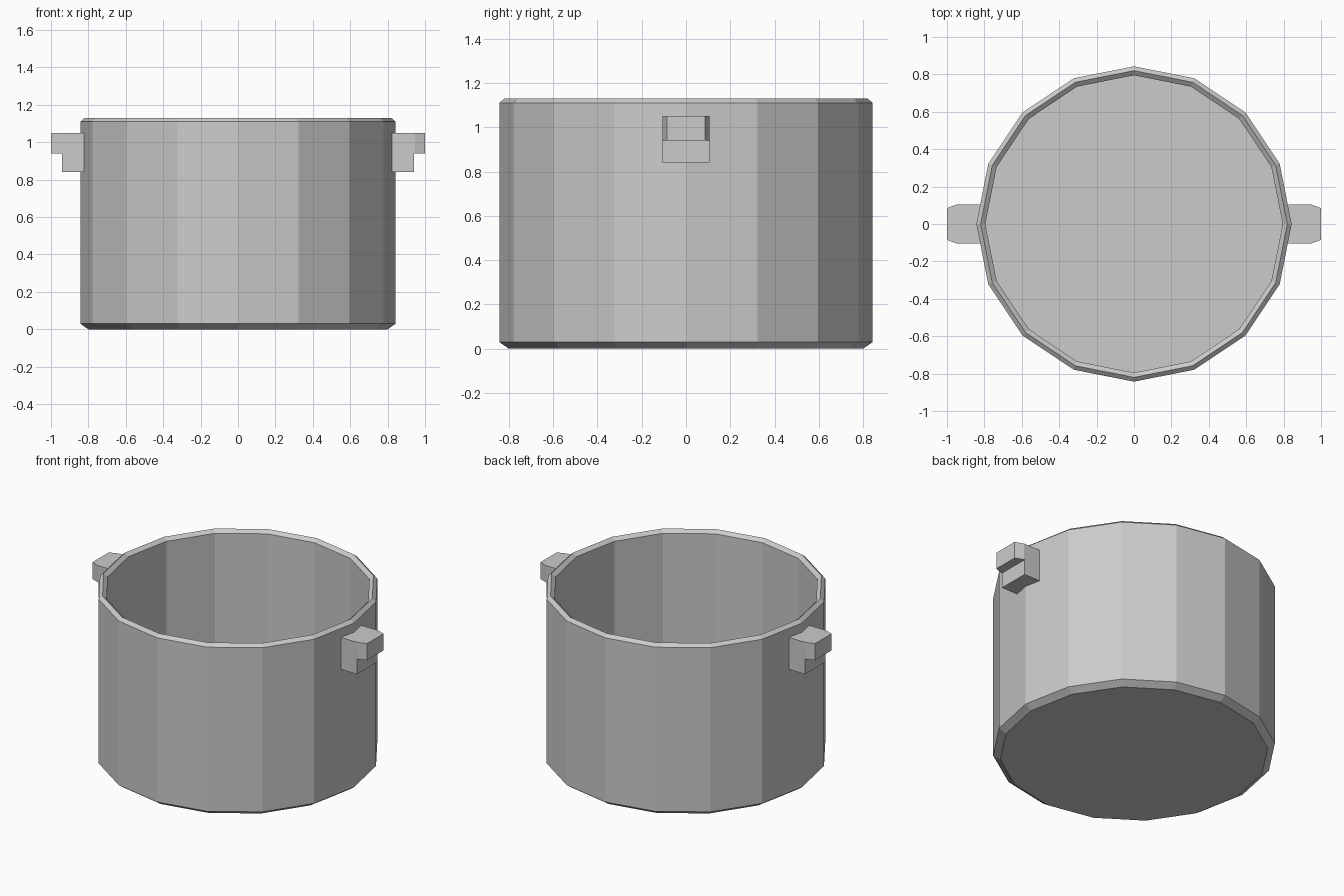
import bpy, bmesh, math

if "Cube" in bpy.data.objects:
    bpy.data.objects.remove(bpy.data.objects["Cube"])

SIDES = 16


def make_object(name, bm):
    bmesh.ops.recalc_face_normals(bm, faces=bm.faces)
    mesh = bpy.data.meshes.new(name)
    bm.to_mesh(mesh)
    bm.free()
    obj = bpy.data.objects.new(name, mesh)
    bpy.context.collection.objects.link(obj)
    return obj


def extrude_outline(bm, outline, z0, z1):
    """Closed prism from an (x, y) outline."""
    face = bm.faces.new([bm.verts.new((x, y, z0)) for x, y in outline])
    out = bmesh.ops.extrude_face_region(bm, geom=[face], use_keep_orig=True)
    top = [g for g in out["geom"] if isinstance(g, bmesh.types.BMVert)]
    bmesh.ops.translate(bm, verts=top, vec=(0, 0, z1 - z0))


# Pot body: lathed wall with bevelled foot, ridged rim and flat inner floor
profile = [(0.80, 0.0), (0.843, 0.03), (0.843, 1.11), (0.82, 1.13),
           (0.795, 1.11), (0.795, 0.04)]
bm = bmesh.new()
rings = [[bm.verts.new((r * math.cos(2 * math.pi * i / SIDES),
                        r * math.sin(2 * math.pi * i / SIDES), z))
          for i in range(SIDES)] for r, z in profile]
for a, b in zip(rings, rings[1:]):
    for i in range(SIDES):
        j = (i + 1) % SIDES
        bm.faces.new((a[i], a[j], b[j], b[i]))
bm.faces.new(rings[0])
bm.faces.new(rings[-1])
make_object("pot_body", bm)

# Side handles: grip with tapered tip above a shorter bracket
w, tip, inner, step = 0.105, 0.085, 0.81, 0.945
for name, s in (("right", 1), ("left", -1)):
    bm = bmesh.new()
    grip = [(inner, -w), (step, -w), (1.0, -tip), (1.0, tip), (step, w), (inner, w)]
    extrude_outline(bm, [(s * x, y) for x, y in grip], 0.94, 1.05)
    make_object(name + "_handle_grip", bm)

    bm = bmesh.new()
    bracket = [(inner, -w), (step - 0.005, -w), (step - 0.005, w), (inner, w)]
    extrude_outline(bm, [(s * x, y) for x, y in bracket], 0.84, 0.94)
    make_object(name + "_handle_bracket", bm)
